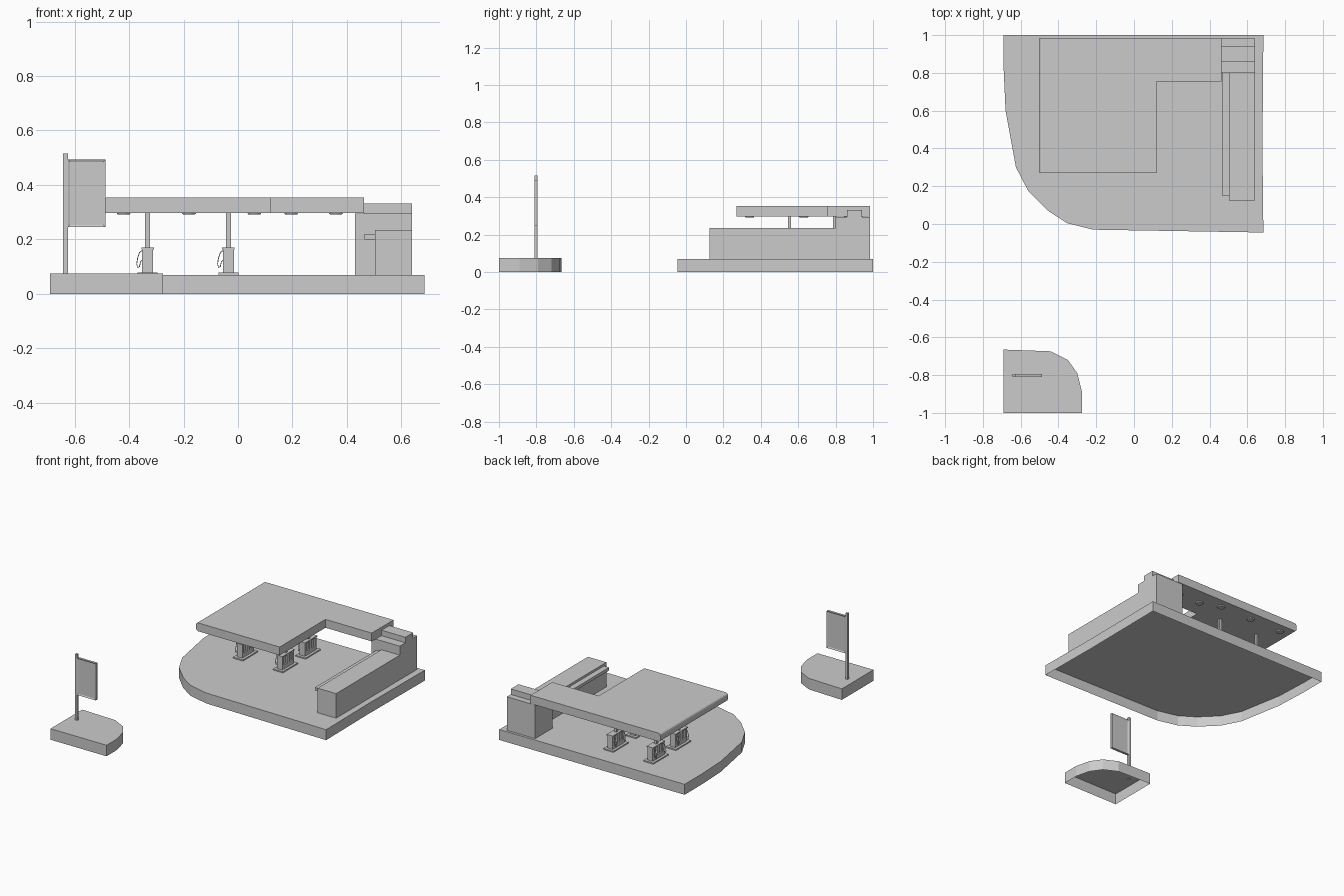
import bpy, bmesh, math

if "Cube" in bpy.data.objects:
    bpy.data.objects.remove(bpy.data.objects["Cube"])


def finish(name, bm):
    bmesh.ops.recalc_face_normals(bm, faces=bm.faces)
    me = bpy.data.meshes.new(name)
    bm.to_mesh(me)
    bm.free()
    ob = bpy.data.objects.new(name, me)
    bpy.context.collection.objects.link(ob)
    return ob


def add_box(bm, x0, x1, y0, y1, z0, z1):
    vs = bmesh.ops.create_cube(bm, size=1)["verts"]
    for v in vs:
        v.co = (x0 + (v.co.x + .5) * (x1 - x0),
                y0 + (v.co.y + .5) * (y1 - y0),
                z0 + (v.co.z + .5) * (z1 - z0))


def box(name, *dims):
    bm = bmesh.new()
    add_box(bm, *dims)
    return finish(name, bm)


def prism(name, outline, z0, z1, open_bottom=False):
    bm = bmesh.new()
    face = bm.faces.new([bm.verts.new((x, y, z1)) for x, y in outline])
    face.normal_update()
    res = bmesh.ops.extrude_face_region(bm, geom=[face], use_keep_orig=True)
    low = [g for g in res["geom"] if isinstance(g, bmesh.types.BMVert)]
    for v in low:
        v.co.z = z0
    if open_bottom:
        caps = [f for f in bm.faces if all(v in low for v in f.verts)]
        bmesh.ops.delete(bm, geom=caps, context='FACES_ONLY')
    ob = finish(name, bm)
    return ob


def inset_sides(ob, axis, border, depth):
    # recess the two large faces along one axis
    bm = bmesh.new()
    bm.from_mesh(ob.data)
    bm.normal_update()
    faces = [f for f in bm.faces if abs(f.normal[axis]) > .9]
    bmesh.ops.inset_individual(bm, faces=faces, thickness=border, depth=0)
    for f in faces:
        n = f.normal.copy()
        for v in f.verts:
            v.co -= n * depth
    bm.to_mesh(ob.data)
    bm.free()


# Hollow ground slabs
prism("forecourt_slab", [(-.69, 1), (-.69, .82), (-.68, .6), (-.625, .3), (-.56, .175),
      (-.455, .07), (-.355, .005), (-.215, -.03), (.685, -.045), (.68, .4), (.685, 1)],
      0, .07, True)
prism("sign_island", [(-.69, -1), (-.275, -1), (-.275, -.89), (-.3, -.79), (-.35, -.72),
      (-.44, -.674), (-.69, -.665)], 0, .074, True)

# Roadside sign
box("sign_pole", -.642, -.625, -.811, -.795, .072, .515)
panel = box("sign_panel", -.625, -.487, -.811, -.795, .245, .493)
inset_sides(panel, 1, .012, .004)

# L-shaped canopy with rounded left edge
canopy = prism("canopy", [(-.5, .27), (.12, .27), (.12, .755), (.463, .755),
               (.463, .985), (-.5, .985)], .297, .353)
bm = bmesh.new()
bm.from_mesh(canopy.data)
edges = [e for e in bm.edges if all(abs(v.co.x + .5) < 1e-4 for v in e.verts)
         and abs(e.verts[0].co.z - e.verts[1].co.z) < 1e-4]
bmesh.ops.bevel(bm, geom=edges, offset=.016, segments=3, profile=.5, affect='EDGES')
bm.to_mesh(canopy.data)
bm.free()

# Round lights under the canopy
spots = [(x, y) for x in (-.42, -.18, .06) for y in (.34, .63, .92)]
spots += [(.195, .87), (.36, .87)]
bm = bmesh.new()
for x, y in spots:
    vs = bmesh.ops.create_cone(bm, cap_ends=True, segments=16, radius1=.022,
                               radius2=.027, depth=.008)["verts"]
    bmesh.ops.translate(bm, verts=vs, vec=(x, y, .295))
finish("canopy_lights", bm)

# Shop: low wing, tall block, roof box and awning
box("shop_wing", .503, .64, .125, .8, .07, .235)
box("shop_block", .43, .64, .8, .983, .07, .295)
box("shop_roof_box", .463, .64, .86, .942, .295, .332)
box("shop_awning", .465, .503, .15, .8, .2, .22)


def pump(i, x, y):
    box(f"pump_base_{i}", x - .037, x + .037, y - .08, y + .08, .07, .078)
    box(f"canopy_post_{i}", x - .009, x + .009, y - .008, y + .008, .078, .297)
    # Cabinet: end uprights, recessed cores, top and bottom rails
    bm = bmesh.new()
    for s in (-1, 1):
        y0, y1 = sorted((y + s * .043, y + s * .062))
        add_box(bm, x - .02, x + .02, y0, y1, .078, .168)
    add_box(bm, x - .02, x + .02, y - .012, y + .012, .078, .168)
    add_box(bm, x - .01, x + .01, y - .043, y + .043, .078, .165)
    add_box(bm, x - .02, x + .02, y - .043, y + .043, .078, .105)
    add_box(bm, x - .023, x + .023, y - .065, y + .065, .163, .17)
    finish(f"pump_cabinet_{i}", bm)
    # Hoses
    cu = bpy.data.curves.new(f"pump_hoses_{i}", 'CURVE')
    cu.dimensions = '3D'
    cu.bevel_depth = .0018
    cu.bevel_resolution = 1
    cu.use_fill_caps = True
    for s in (-1, 1):
        pts = [(-.018, .16), (-.03, .152), (-.037, .13), (-.04, .11),
               (-.037, .097), (-.03, .1), (-.026, .118), (-.018, .125)]
        sp = cu.splines.new('POLY')
        sp.points.add(len(pts) - 1)
        for p, (dx, z) in zip(sp.points, pts):
            p.co = (x + dx, y + s * .05, z, 1)
    ob = bpy.data.objects.new(f"pump_hoses_{i}", cu)
    bpy.context.collection.objects.link(ob)


# Four pumps
for i, (px, py) in enumerate([(x, y) for x in (-.332, -.035) for y in (.553, .793)], 1):
    pump(i, px, py)
